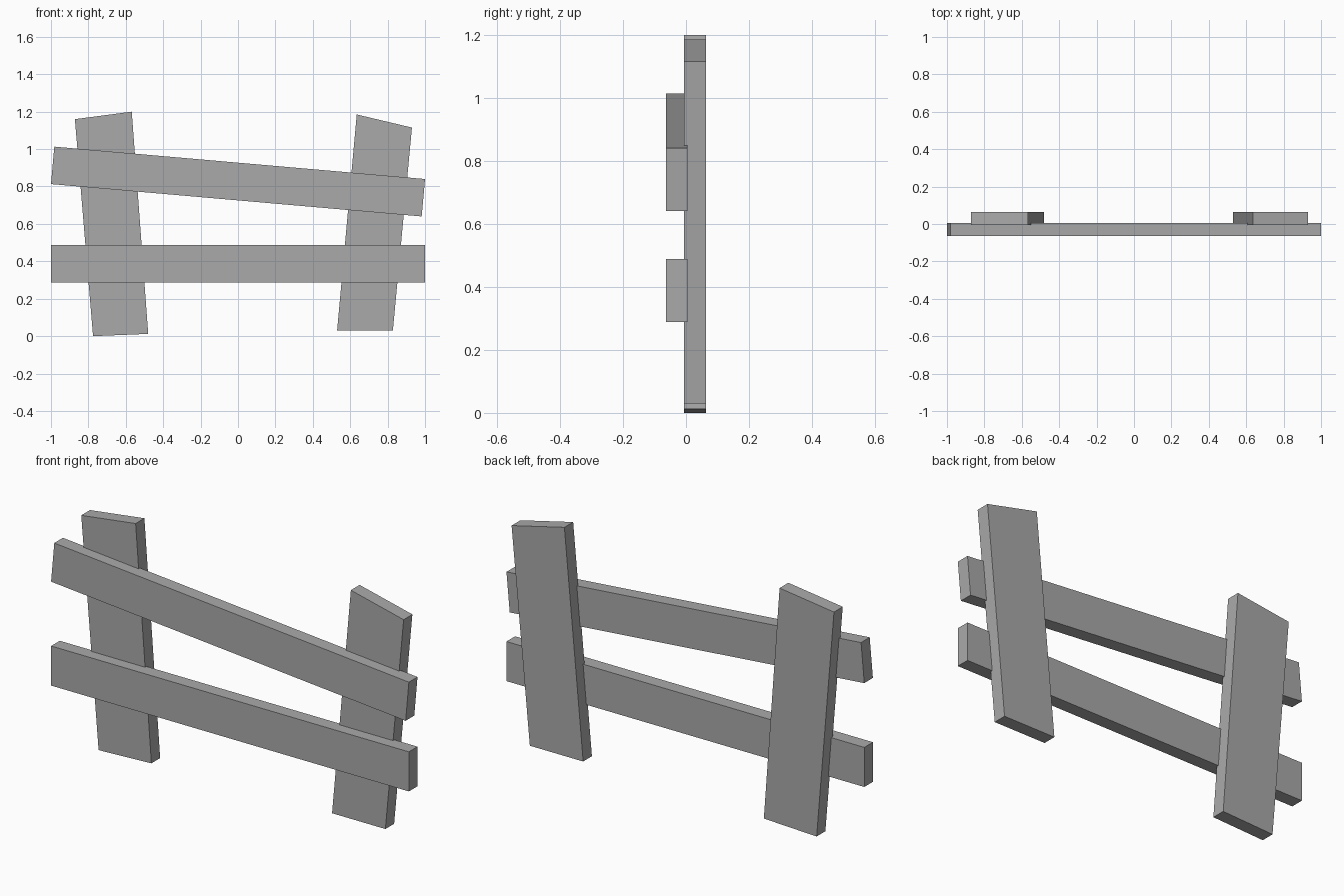
import bpy
import bmesh

cube = bpy.data.objects.get("Cube")
if cube:
    bpy.data.objects.remove(cube, do_unlink=True)

grey = bpy.data.materials.new("plain_grey")
grey.use_nodes = True
colour = (0.4, 0.4, 0.4, 1.0)
grey.diffuse_color = colour
grey.node_tree.nodes["Principled BSDF"].inputs["Base Color"].default_value = colour


def plank(name, outline, front, back):
    """Extrude an outline in the x-z plane from front to back."""
    bm = bmesh.new()
    face = bm.faces.new([bm.verts.new((x, front, z)) for x, z in outline])
    ext = bmesh.ops.extrude_face_region(bm, geom=[face])
    verts = [v for v in ext["geom"] if isinstance(v, bmesh.types.BMVert)]
    bmesh.ops.translate(bm, verts=verts, vec=(0, back - front, 0))
    bmesh.ops.recalc_face_normals(bm, faces=bm.faces)
    mesh = bpy.data.meshes.new(name)
    bm.to_mesh(mesh)
    bm.free()
    mesh.materials.append(grey)
    obj = bpy.data.objects.new(name, mesh)
    bpy.context.collection.objects.link(obj)


# Leaning posts with crooked sawn ends, behind the rails
posts = {
    "right_post": [(-0.775, 0), (-0.48, 0.012), (-0.568, 1.2), (-0.872, 1.16)],
    "left_post": [(0.53, 0.03), (0.828, 0.03), (0.93, 1.115), (0.635, 1.185)],
}
for name, outline in posts.items():
    plank(name, outline, -0.006, 0.064)

# Level lower rail and sloping upper rail, sunk slightly into the posts
rails = {
    "lower_rail": [(-1, 0.288), (1, 0.288), (1, 0.488), (-1, 0.488)],
    "upper_rail": [(-1, 0.813), (0.982, 0.64), (1, 0.84), (-0.982, 1.013)],
}
for name, outline in rails.items():
    plank(name, outline, -0.064, 0.005)
